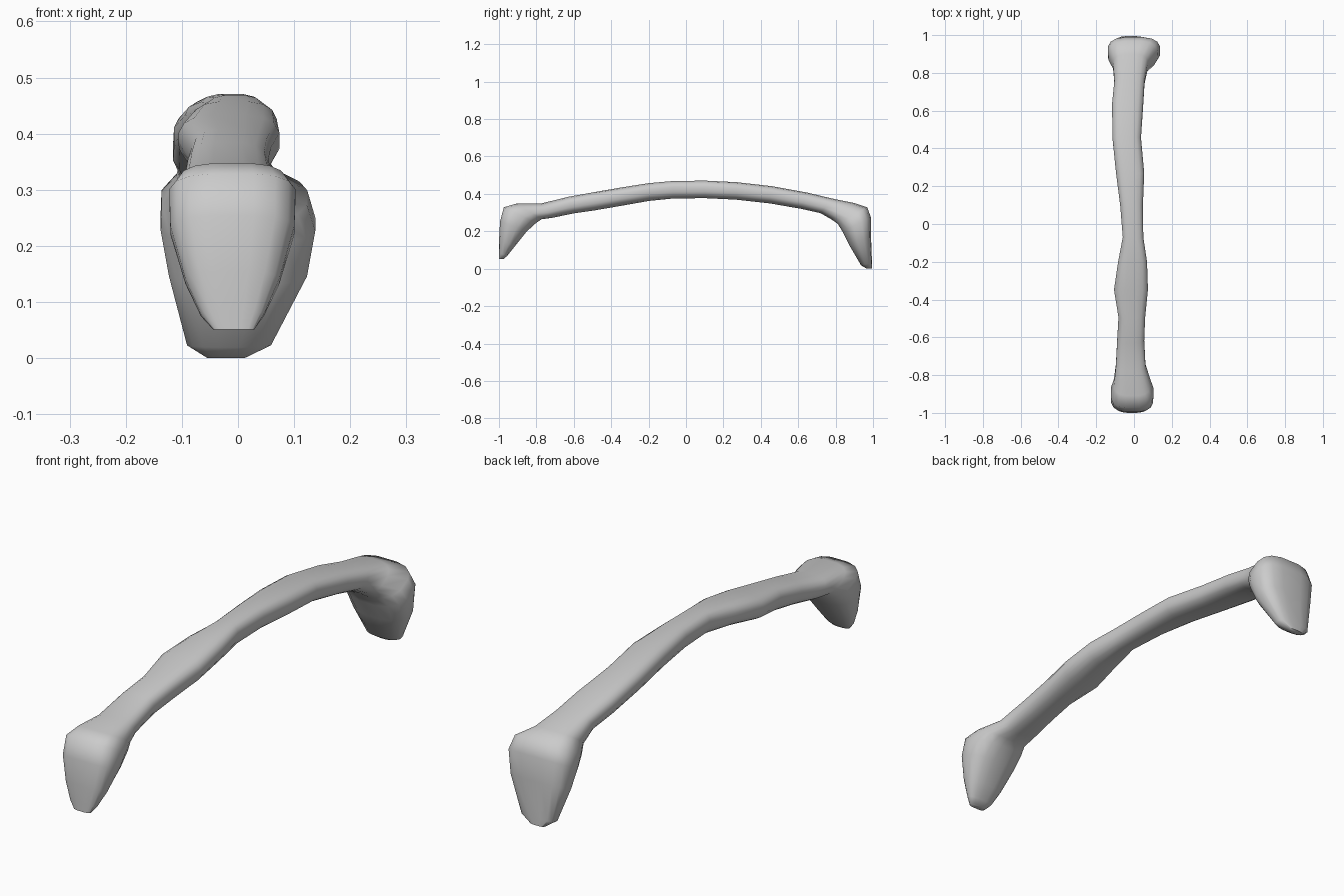
import bpy, bmesh
from math import cos, sin, pi, copysign

if "Cube" in bpy.data.objects:
    bpy.data.objects.remove(bpy.data.objects["Cube"])

SIDES = 16

# Foot sections: outer y, outer z, inner y, inner z, left x, right x
FRONT_FOOT = [
    (-1, .057, -.975, .058, -.045, .03),
    (-1, .09, -.955, .075, -.067, .047),
    (-1, .16, -.915, .125, -.095, .075),
    (-.995, .26, -.85, .205, -.122, .102),
    (-.975, .335, -.8, .25, -.124, .104),
    (-.91, .354, -.77, .27, -.108, .088),
]
BACK_FOOT = [
    (.9, .358, .775, .27, -.112, .075),
    (.97, .335, .81, .245, -.138, .125),
    (.99, .28, .835, .205, -.14, .14),
    (.99, .18, .87, .135, -.125, .125),
    (.995, .035, .935, .025, -.092, .06),
    (.995, .006, .965, .006, -.055, .012),
]
# Grip stations: y, left x, right x (heights follow the bow)
GRIP = [
    (-.78, -.097, .062), (-.63, -.09, .055), (-.5, -.083, .06),
    (-.35, -.107, .075), (-.2, -.085, .07), (-.07, -.06, .05),
    (.1, -.074, .048), (.27, -.096, .055), (.46, -.115, .038),
    (.65, -.117, .05), (.78, -.105, .057),
]


def grip_section(y, left, right):
    """Slightly uneven parabolic bow for top and underside."""
    sag = .18 * (y - .05) ** 2
    dip = .012 * max(0, 1 - abs(y + .43) / .3)
    inner = y - .13 * y ** 3
    return (y, .478 - sag - dip, inner,
            .383 - .18 * (inner - .05) ** 2 - 1.5 * dip, left, right)


def power(v, n):
    return copysign(abs(v) ** (2 / n), v)


# Loft squarish rounded rings into one closed skin
bm = bmesh.new()
rings = []
for oy, oz, iy, iz, left, right in FRONT_FOOT + [grip_section(*g) for g in GRIP] + BACK_FOOT:
    cx, half = (left + right) / 2, (right - left) / 2
    ring = []
    for k in range(SIDES):
        a = 2 * pi * (k + .5) / SIDES
        n = 3.0 if sin(a) > 0 else 2.4   # flatter outside, rounder inside
        x = cx + half * power(cos(a), n)
        t = (1 + power(sin(a), n)) / 2
        ring.append(bm.verts.new((x, iy + (oy - iy) * t, iz + (oz - iz) * t)))
    rings.append(ring)
for r0, r1 in zip(rings, rings[1:]):
    for k in range(SIDES):
        j = (k + 1) % SIDES
        bm.faces.new((r0[k], r0[j], r1[j], r1[k]))
bm.faces.new(rings[0])
bm.faces.new(rings[-1])
bmesh.ops.recalc_face_normals(bm, faces=bm.faces)

# Settle on the ground plane
low = min(v.co.z for v in bm.verts)
bmesh.ops.translate(bm, verts=bm.verts, vec=(0, 0, -low))

mesh = bpy.data.meshes.new("arched_handle")
bm.to_mesh(mesh)
bm.free()
handle = bpy.data.objects.new("arched_handle", mesh)
bpy.context.collection.objects.link(handle)
bpy.context.view_layer.objects.active = handle
handle.select_set(True)
bpy.ops.object.shade_smooth_by_angle(angle=pi / 3)
